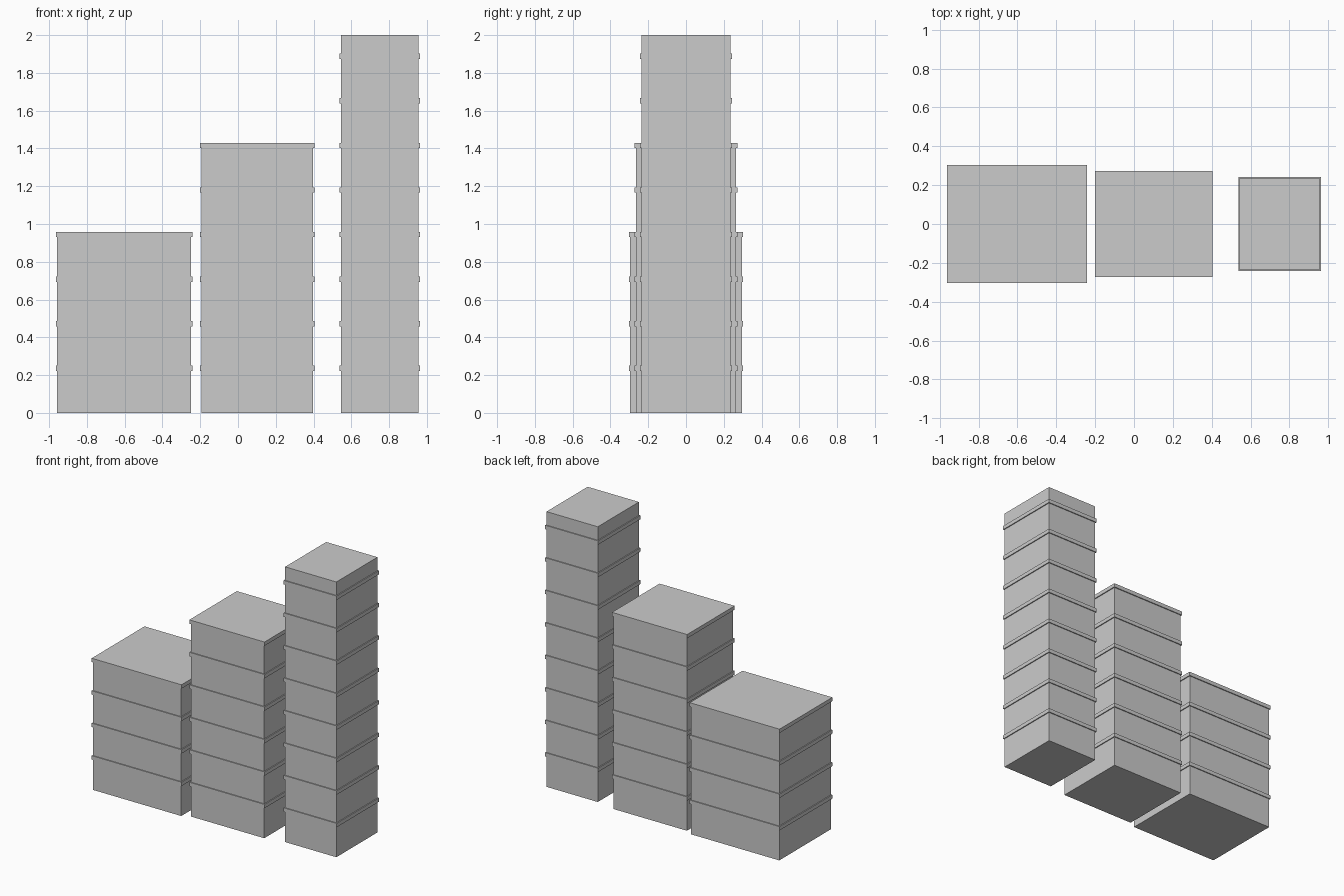
import bpy

if "Cube" in bpy.data.objects:
    bpy.data.objects.remove(bpy.data.objects["Cube"])

FLOOR = 0.236      # storey spacing
BAND_H = 0.028     # ledge thickness
OVERHANG = 0.007   # ledge projection


def box(name, cx, half_x, half_y, z0, z1):
    bpy.ops.mesh.primitive_cube_add(size=1, location=(cx, 0, (z0 + z1) / 2))
    ob = bpy.context.object
    ob.name = name
    ob.scale = (half_x * 2, half_y * 2, z1 - z0)
    bpy.ops.object.transform_apply(location=False, rotation=False, scale=True)
    return ob


def building(name, cx, half_x, half_y, height, floors):
    # main block
    box(name + "_body", cx, half_x, half_y, 0, height)
    # projecting ledge at each storey
    for i in range(1, floors + 1):
        z = i * FLOOR
        box(f"{name}_ledge_{i}", cx, half_x + OVERHANG, half_y + OVERHANG,
            z - BAND_H / 2, z + BAND_H / 2)


# the two lower buildings end in a ledge that caps the roof
building("low_building", -0.603, 0.354, 0.296, 4 * FLOOR, 4)
building("middle_building", 0.102, 0.295, 0.266, 6 * FLOOR, 6)
building("tall_building", 0.750, 0.206, 0.236, 2.0, 8)
